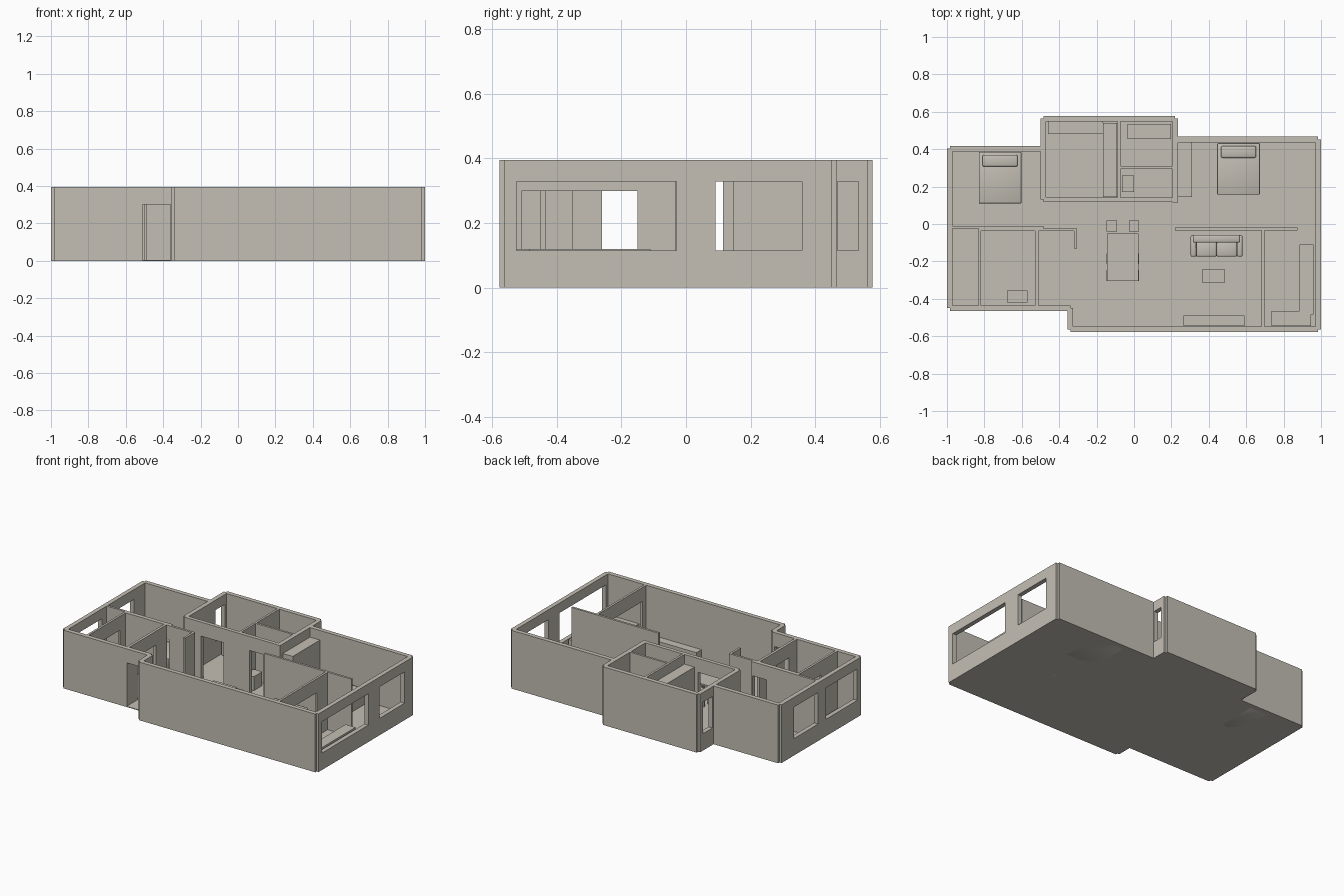
import bpy
import bmesh
from mathutils import Vector

if "Cube" in bpy.data.objects:
    bpy.data.objects.remove(bpy.data.objects["Cube"], do_unlink=True)

plaster = bpy.data.materials.new("warm_grey_plaster")
plaster.use_nodes = True
COLOR = (0.55, 0.52, 0.46, 1)
plaster.diffuse_color = COLOR
plaster.node_tree.nodes["Principled BSDF"].inputs["Base Color"].default_value = COLOR

H, OUT, IN = 0.395, 0.03, 0.015      # wall height, outer and inner thickness
DOOR, SILL, HEAD = 0.3, 0.115, 0.328
FLOOR = 0.005


def box(name, x0, x1, y0, y1, z0, z1):
    bm = bmesh.new()
    bmesh.ops.create_cube(bm, size=1)
    for v in bm.verts:
        v.co = Vector((x1 if v.co.x > 0 else x0,
                       y1 if v.co.y > 0 else y0,
                       z1 if v.co.z > 0 else z0))
    mesh = bpy.data.meshes.new(name)
    bm.to_mesh(mesh)
    bm.free()
    mesh.materials.append(plaster)
    ob = bpy.data.objects.new(name, mesh)
    bpy.context.collection.objects.link(ob)
    return ob


def soft_box(name, *dims, bevel=0.008):
    ob = box(name, *dims)
    mod = ob.modifiers.new("rounding", "BEVEL")
    mod.width, mod.segments = bevel, 2
    for p in ob.data.polygons:
        p.use_smooth = True
    return ob


def wall(name, axis, c, a, b, t=IN, doors=(), windows=()):
    """Wall along an axis at offset c, from a to b, with openings cut through."""
    def slab(label, lo, hi, half, z0, z1):
        if axis == "x":
            return box(label, lo, hi, c - half, c + half, z0, z1)
        return box(label, c - half, c + half, lo, hi, z0, z1)

    ob = slab(name, a, b, t / 2, 0, H)
    holes = [(lo, hi, FLOOR, DOOR) for lo, hi in doors]
    holes += [(lo, hi, SILL, HEAD) for lo, hi in windows]
    cutters = []
    for lo, hi, z0, z1 in holes:
        cut = slab("opening_cutter", lo, hi, t, z0, z1)
        cut.hide_render = True
        mod = ob.modifiers.new("opening", "BOOLEAN")
        mod.operation, mod.object, mod.solver = "DIFFERENCE", cut, "EXACT"
        cutters.append(cut)
    if cutters:
        deps = bpy.context.evaluated_depsgraph_get()
        deps.update()
        ob.data = bpy.data.meshes.new_from_object(ob.evaluated_get(deps))
        ob.modifiers.clear()
        for cut in cutters:
            bpy.data.objects.remove(cut, do_unlink=True)
    return ob


# Floor slabs under each wing
W, E, N, S = -0.985, 0.985, 0.563, -0.563
BW, BE, BS = -0.485, 0.22, 0.13          # rear bay west, east, south
NW, NE, SW, STEP = 0.403, 0.452, -0.45, -0.34
box("floor_left", W, STEP, SW, NW, 0, FLOOR)
box("floor_right", STEP, E, S, NE, 0, FLOOR)
box("floor_bay", BW, BE, BS, N, 0, FLOOR)

# Outer walls, ending on each other's centre lines
wall("wall_west", "y", W, SW, NW, OUT, windows=[(-0.41, -0.075), (0.01, 0.27)])
wall("wall_north_west", "x", NW, W, BW, OUT)
wall("wall_bay_west", "y", BW, BS, N, OUT, windows=[(0.43, 0.53)])
wall("wall_bay_north", "x", N, BW, BE, OUT)
wall("wall_bay_east", "y", BE, BS - 0.015, N, OUT, windows=[(0.47, 0.535)])
wall("wall_north_east", "x", NE, BE, E, OUT)
wall("wall_east", "y", E, S, NE, OUT, windows=[(-0.525, -0.03), (0.092, 0.36)])
wall("wall_south", "x", S, STEP, E, OUT)
wall("wall_step", "y", STEP, S, SW, OUT)
wall("wall_entrance", "x", SW, W, STEP, OUT, doors=[(-0.51, -0.36)])

# Inner walls
wall("bay_front_wall", "x", BS, BW, BE, 0.026, doors=[(-0.36, -0.19), (0.005, 0.11)])
wall("bay_divider", "y", -0.081, BS, N)
wall("bathroom_divider", "x", 0.302, -0.081, BE)
wall("bedroom_wall", "x", -0.017, W, BW, doors=[(-0.6, -0.492)])
wall("hall_wall", "x", -0.031, -0.825, -0.305, doors=[(-0.6, -0.492)])
wall("hall_stub", "y", -0.312, -0.132, -0.031)
wall("store_wall", "y", -0.825, SW, -0.02, doors=[(-0.26, -0.1)])
wall("hall_side_wall", "y", -0.52, SW, -0.031, 0.018, doors=[(-0.35, -0.15)])
wall("living_wall", "x", -0.026, 0.22, 0.875)
wall("kitchen_wall", "y", 0.69, S, -0.03, doors=[(-0.51, -0.15)])

# Fitted furniture: (name, x0, x1, y0, y1, height)
for name, x0, x1, y0, y1, h in [
    ("bay_wardrobe", -0.165, -0.09, 0.145, 0.54, 0.33),
    ("bay_desk", -0.46, -0.165, 0.48, 0.55, 0.12),
    ("bathtub", -0.035, 0.197, 0.455, 0.535, 0.09),
    ("washstand", -0.065, 0.0, 0.17, 0.26, 0.1),
    ("bedroom_wardrobe", 0.235, 0.31, 0.145, 0.44, 0.33),
    ("small_cabinet", -0.68, -0.57, -0.42, -0.355, 0.1),
    ("kitchen_counter_side", 0.885, 0.96, -0.485, -0.11, 0.12),
    ("kitchen_counter_front", 0.735, 0.947, -0.545, -0.465, 0.12),
    ("media_bench", 0.265, 0.59, -0.545, -0.49, 0.07),
]:
    box(name, x0, x1, y0, y1, 0, h)


def table(name, x0, x1, y0, y1, h, leg=0.012):
    box(name + "_top", x0, x1, y0, y1, h - 0.01, h)
    for x in (x0, x1 - leg):
        for y in (y0, y1 - leg):
            box(name + "_leg", x, x + leg, y, y + leg, 0, h - 0.01)


table("dining_table", -0.145, 0.025, -0.305, -0.05, 0.12)
table("coffee_table", 0.365, 0.485, -0.315, -0.24, 0.06)

# Stools at the head and tucked in along both sides of the table
for x in (-0.148, -0.028):
    for y in (-0.305, -0.215, -0.04):
        table("stool", x, x + 0.056, y, y + 0.058, 0.075, 0.008)

# Beds
for x, y in ((-0.83, 0.11), (0.445, 0.157)):
    soft_box("bed", x, x + 0.228, y, y + 0.275, 0, 0.085, bevel=0.004)
    soft_box("pillow", x + 0.02, x + 0.208, y + 0.197, y + 0.26, 0.08, 0.105)

# Sofa
box("sofa_base", 0.315, 0.567, -0.17, -0.06, 0, 0.045)
soft_box("sofa_back", 0.315, 0.567, -0.1, -0.058, 0.03, 0.13)
for x in (0.333, 0.442):
    soft_box("sofa_cushion", x, x + 0.108, -0.175, -0.095, 0.04, 0.07)
for x in (0.303, 0.55):
    soft_box("sofa_arm", x, x + 0.03, -0.175, -0.06, 0, 0.09)
